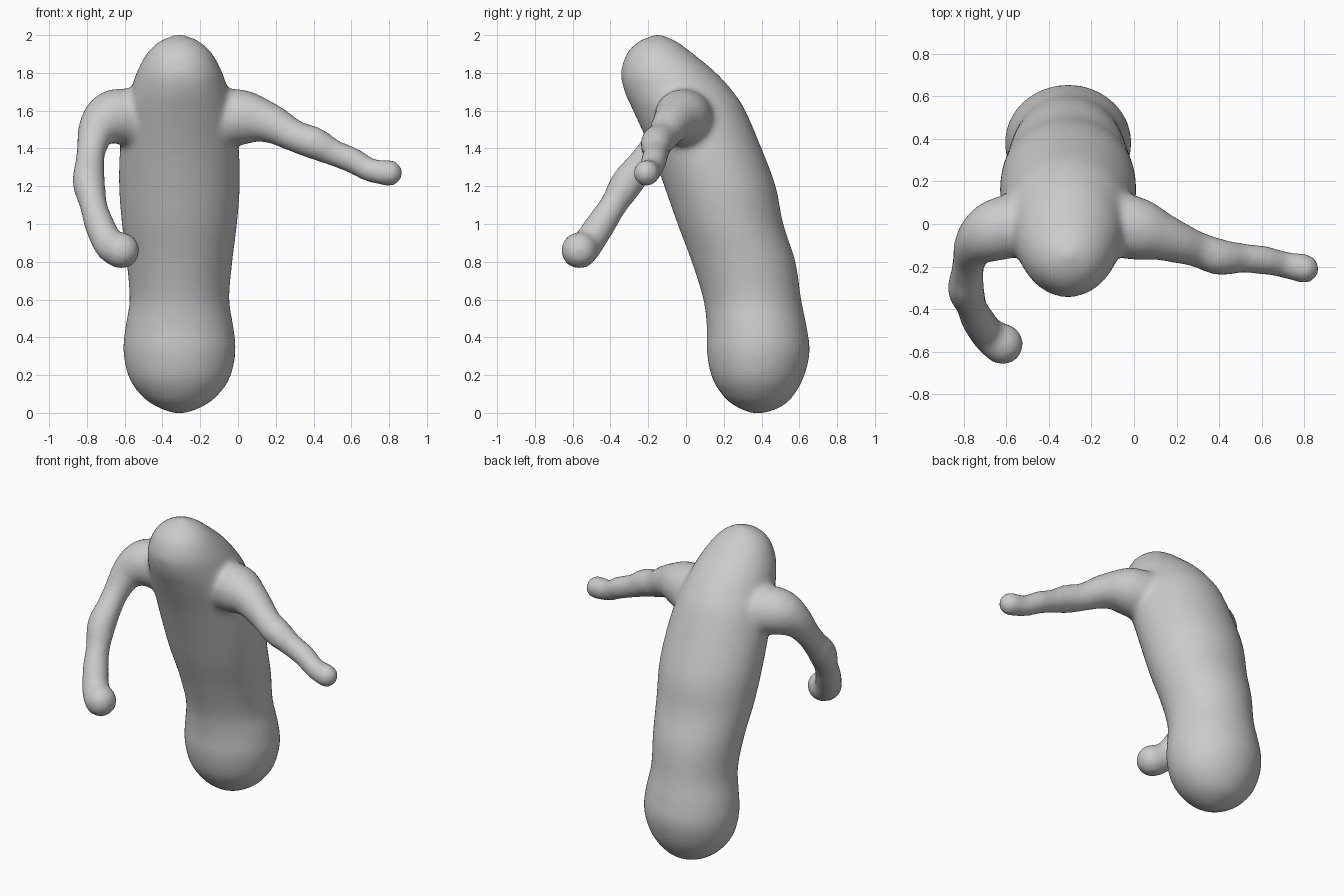
import bpy, bmesh, math
from mathutils import Vector, Matrix

CX = -0.31  # body centre line


def smooth_path(keys, steps):
    """Catmull-Rom interpolation through tuples of any length."""
    out = []
    for i in range(len(keys) - 1):
        a, b, c, d = (keys[max(0, min(len(keys) - 1, i + k))] for k in (-1, 0, 1, 2))
        for s in range(steps):
            t = s / steps
            out.append([0.5 * (2 * q + (r - p) * t + (2 * p - 5 * q + 4 * r - u) * t * t
                               + (3 * q - p - 3 * r + u) * t ** 3)
                        for p, q, r, u in zip(a, b, c, d)])
    return out + [list(keys[-1])]


def loft(bm, keys, steps=4, sides=48):
    """Stack of horizontal ellipses: z, front y, back y, half width."""
    rings = []
    for z, y0, y1, w in smooth_path(keys, steps):
        rings.append([bm.verts.new((CX + w * math.cos(2 * math.pi * k / sides),
                                    (y0 + y1) / 2 + (y1 - y0) / 2 * math.sin(2 * math.pi * k / sides), z))
                      for k in range(sides)])
    for lo, hi in zip(rings, rings[1:]):
        for k in range(sides):
            n = (k + 1) % sides
            bm.faces.new((lo[k], lo[n], hi[n], hi[k]))
    bm.faces.new(rings[0][::-1])
    bm.faces.new(rings[-1])


def limb(bm, keys, steps=5):
    """Chain of overlapping balls: x, y, z, radius."""
    for x, y, z, r in smooth_path(keys, steps):
        bmesh.ops.create_icosphere(bm, subdivisions=3, radius=r,
                                   matrix=Matrix.Translation((x, y, z)))


bm = bmesh.new()

# Leaning trunk and head
loft(bm, [
    (0.00, 0.34, 0.42, 0.04), (0.03, 0.27, 0.50, 0.115), (0.08, 0.205, 0.56, 0.19),
    (0.18, 0.14, 0.62, 0.265), (0.32, 0.11, 0.655, 0.297), (0.45, 0.11, 0.64, 0.287),
    (0.60, 0.092, 0.61, 0.264), (0.80, 0.03, 0.58, 0.28), (1.00, -0.045, 0.515, 0.305),
    (1.20, -0.115, 0.475, 0.32), (1.40, -0.19, 0.40, 0.315), (1.60, -0.28, 0.315, 0.29),
    (1.70, -0.325, 0.25, 0.26), (1.80, -0.345, 0.16, 0.228), (1.90, -0.315, 0.04, 0.175),
    (1.96, -0.26, -0.04, 0.115), (1.99, -0.20, -0.10, 0.055), (2.003, -0.16, -0.14, 0.02)])

# Arm stretched outwards
limb(bm, [
    (-0.12, 0.01, 1.55, 0.155), (0.00, -0.02, 1.565, 0.15), (0.10, -0.05, 1.555, 0.12),
    (0.20, -0.085, 1.52, 0.10), (0.30, -0.12, 1.465, 0.085), (0.40, -0.155, 1.43, 0.087),
    (0.50, -0.16, 1.38, 0.072), (0.61, -0.17, 1.335, 0.069), (0.70, -0.19, 1.285, 0.064),
    (0.80, -0.21, 1.27, 0.071)])

# Arm hanging forwards, ending in a rounder hand
limb(bm, [
    (-0.50, 0.01, 1.55, 0.155), (-0.65, -0.03, 1.57, 0.145), (-0.74, -0.09, 1.51, 0.105),
    (-0.775, -0.17, 1.40, 0.08), (-0.785, -0.24, 1.31, 0.08), (-0.79, -0.31, 1.22, 0.088),
    (-0.765, -0.385, 1.10, 0.074), (-0.735, -0.45, 1.00, 0.08), (-0.68, -0.525, 0.89, 0.085),
    (-0.618, -0.565, 0.86, 0.098)])

mesh = bpy.data.meshes.new("figure")
bm.to_mesh(mesh)
bm.free()
figure = bpy.data.objects.new("figure", mesh)
bpy.context.collection.objects.link(figure)

# Fuse everything into one soft skin
fuse = figure.modifiers.new("fuse", 'REMESH')
fuse.mode = 'VOXEL'
fuse.voxel_size = 0.018
fuse.use_smooth_shade = True
soften = figure.modifiers.new("soften", 'SMOOTH')
soften.factor = 0.5
soften.iterations = 10
